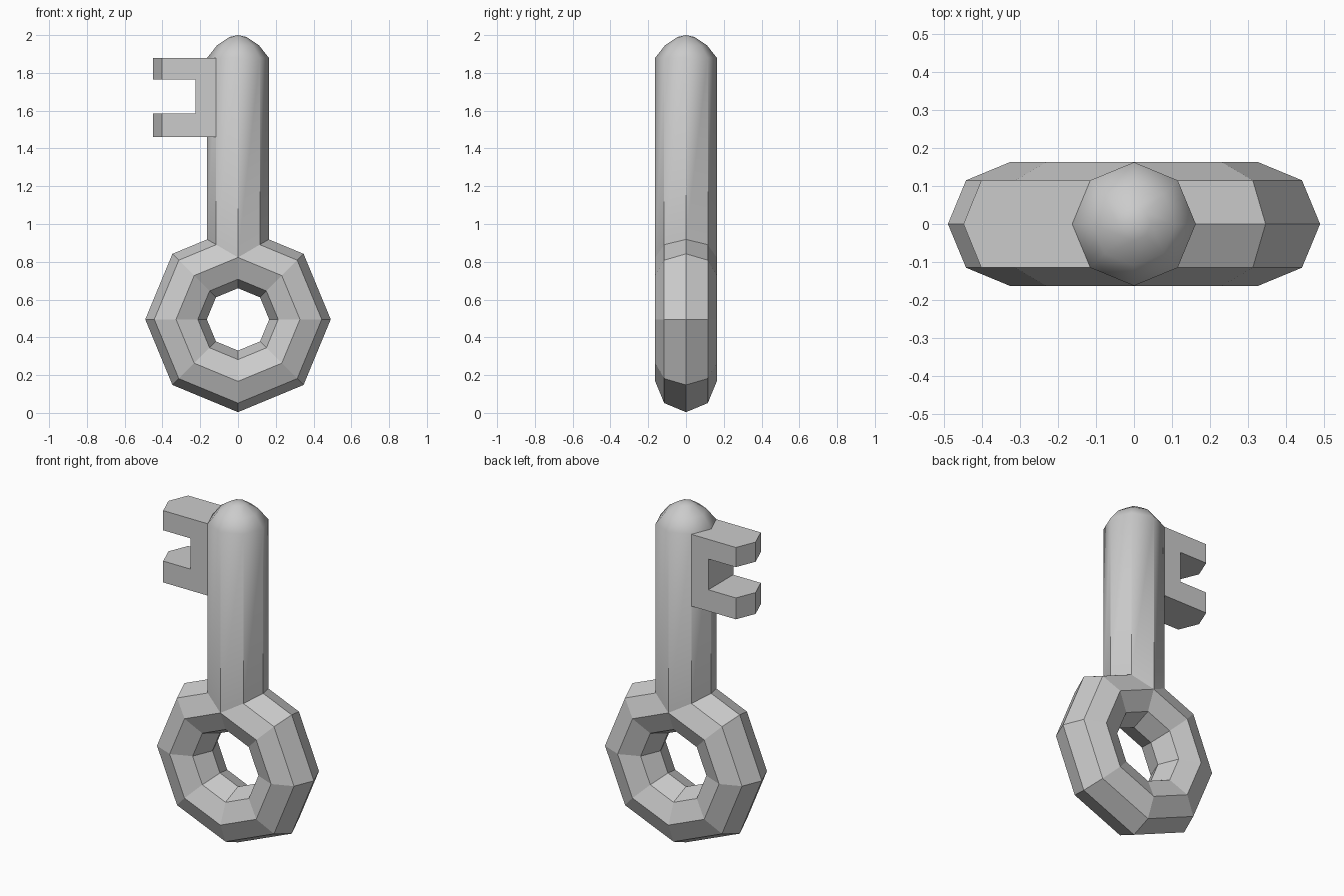
import bpy, bmesh, math

if "Cube" in bpy.data.objects:
    bpy.data.objects.remove(bpy.data.objects["Cube"])

R, T, CZ = 0.328, 0.163, 0.495    # ring radius, tube / shaft radius, ring centre
Q = T * math.sqrt(0.5)            # half depth of the bit
N = 8


def make_object(name, bm):
    bmesh.ops.recalc_face_normals(bm, faces=bm.faces)
    mesh = bpy.data.meshes.new(name)
    bm.to_mesh(mesh)
    bm.free()
    ob = bpy.data.objects.new(name, mesh)
    bpy.context.collection.objects.link(ob)
    return ob


def bridge(bm, a, b):
    return [bm.faces.new((a[i], a[(i + 1) % N], b[(i + 1) % N], b[i])) for i in range(N)]


# Ring handle: eight-sided torus with an eight-sided tube
bpy.ops.mesh.primitive_torus_add(major_segments=N, minor_segments=N, major_radius=R,
                                 minor_radius=T, location=(0, 0, CZ),
                                 rotation=(math.pi / 2, 0, 0))
bpy.context.object.name = "ring_handle"
bpy.ops.object.shade_flat()

# Shaft with rounded tip; its lower end is cut to follow the ring surface
bm = bmesh.new()
angles = [i * math.tau / N for i in range(N)]
loop = []
for a in angles:
    x, y = T * math.cos(a), T * math.sin(a)
    z = CZ + R + abs(x) * (1 - math.tan(math.pi / N))
    loop.append(bm.verts.new((x, y, z)))
for r, z in ((T, 1.88), (0.11, 1.947), (0.045, 1.99)):
    new = [bm.verts.new((r * math.cos(a), r * math.sin(a), z)) for a in angles]
    bridge(bm, loop, new)
    loop = new
tip = bm.verts.new((0, 0, 2.0))
for i in range(N):
    bm.faces.new((loop[i], loop[(i + 1) % N], tip))
shaft = make_object("shaft", bm)
bpy.ops.object.select_all(action='DESELECT')
shaft.select_set(True)
bpy.context.view_layer.objects.active = shaft
bpy.ops.object.shade_smooth_by_angle(angle=math.radians(40))


# Bit: a block against the shaft and two teeth with pointed ends
def prism(bm, outline, z0, z1):
    low = [bm.verts.new((x, y, z0)) for x, y in outline]
    face = bm.faces.new(low)
    ext = bmesh.ops.extrude_face_region(bm, geom=[face], use_keep_orig=True)
    for v in ext["geom"]:
        if isinstance(v, bmesh.types.BMVert):
            v.co.z = z1


bm = bmesh.new()
inner, notch, shoulder, end = -Q, -0.225, -0.403, -0.45
tooth = [(notch, -Q), (notch, Q), (shoulder, Q), (end, 0), (shoulder, -Q)]
block = [(inner, -Q), (inner, Q), (notch, Q), (notch, -Q)]
prism(bm, block, 1.46, 1.88)
prism(bm, tooth, 1.46, 1.585)
prism(bm, tooth, 1.765, 1.88)
make_object("bit", bm)
